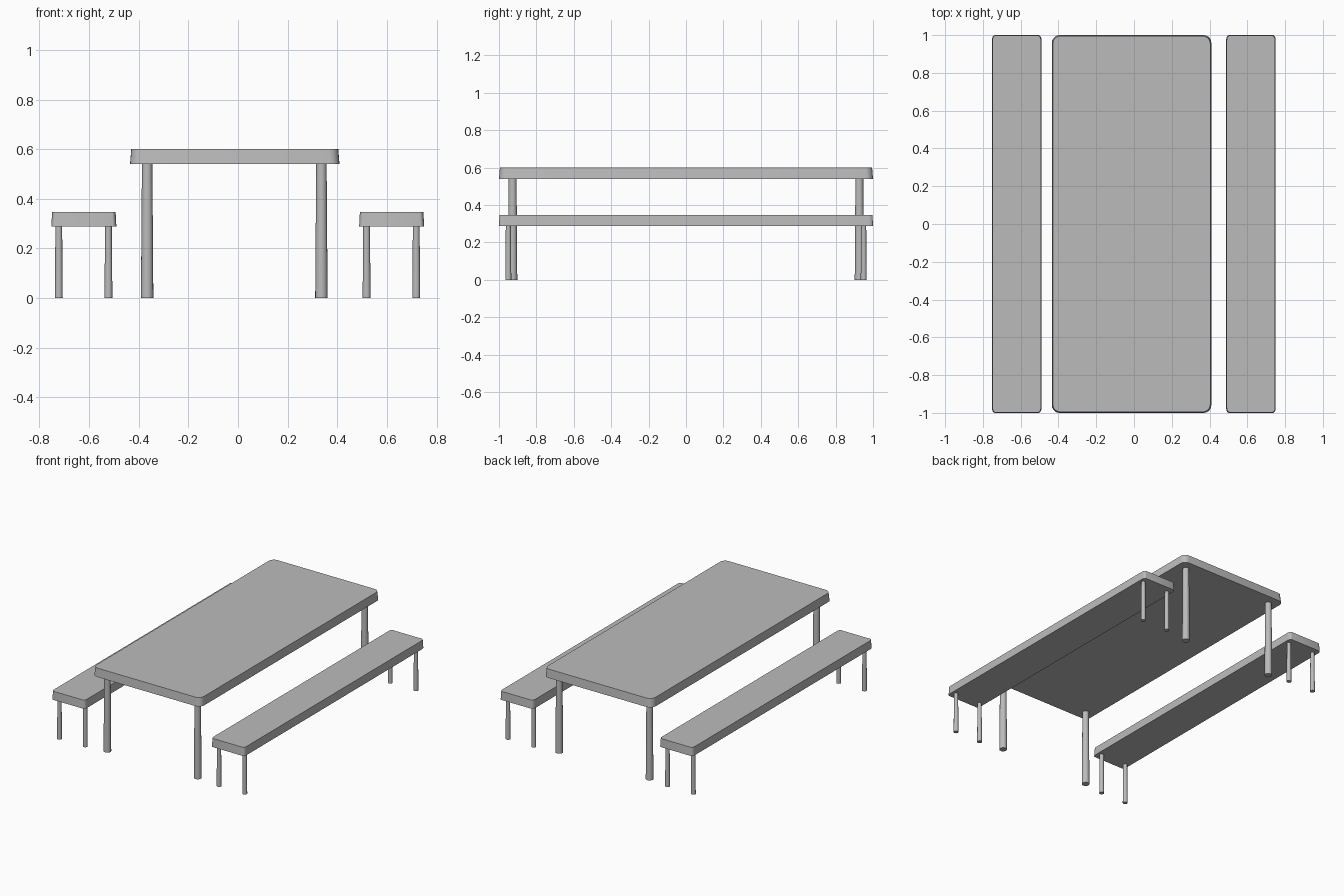
import bpy, bmesh, math

cube = bpy.data.objects.get("Cube")
if cube:
    bpy.data.objects.remove(cube, do_unlink=True)

grey = bpy.data.materials.new("plain grey")
grey.use_nodes = True
colour = (0.5, 0.5, 0.5, 1)
grey.diffuse_color = colour
grey.node_tree.nodes["Principled BSDF"].inputs["Base Color"].default_value = colour


def finish(name, bm):
    bmesh.ops.recalc_face_normals(bm, faces=bm.faces)
    mesh = bpy.data.meshes.new(name)
    bm.to_mesh(mesh)
    bm.free()
    mesh.materials.append(grey)
    obj = bpy.data.objects.new(name, mesh)
    bpy.context.collection.objects.link(obj)
    bpy.ops.object.select_all(action='DESELECT')
    obj.select_set(True)
    bpy.context.view_layer.objects.active = obj
    bpy.ops.object.shade_smooth_by_angle(angle=math.radians(35))


def slab(name, x, width, z0, z1, rx, ry, draft=0.005):
    """Board with rounded corners and slightly drafted sides."""
    bm = bmesh.new()
    rings = []
    steps = 5
    for z, inset in ((z0, 0), (z1, draft)):
        ring = []
        for quarter, (sx, sy) in enumerate(((1, 1), (-1, 1), (-1, -1), (1, -1))):
            for i in range(steps + 1):
                a = math.pi / 2 * (quarter + i / steps)
                px = sx * (width / 2 - rx - inset) + rx * math.cos(a)
                py = sy * (1 - ry - inset) + ry * math.sin(a)
                ring.append(bm.verts.new((x + px, py, z)))
        bm.faces.new(ring)
        rings.append(ring)
    low, high = rings
    for i in range(len(low)):
        j = (i + 1) % len(low)
        bm.faces.new((low[i], low[j], high[j], high[i]))
    finish(name, bm)


def legs(name, xs, y, height, r_foot, r_top):
    """One tapered round leg at each corner."""
    for x, side in zip(xs, ("right", "left")):
        for s, end in ((-1, "front"), (1, "back")):
            bm = bmesh.new()
            bmesh.ops.create_cone(bm, cap_ends=True, segments=16, radius1=r_foot,
                                  radius2=r_top, depth=height)
            bmesh.ops.translate(bm, verts=bm.verts, vec=(x, s * y, height / 2))
            finish(f"{name}_{end}_{side}", bm)


# Table
slab("table_top", -0.013, 0.844, 0.54, 0.60, 0.04, 0.04)
legs("table_leg", (-0.366, 0.336), 0.927, 0.545, 0.025, 0.021)

# Benches
for x, side in ((-0.621, "right"), (0.619, "left")):
    slab(f"{side}_bench_seat", x, 0.262, 0.288, 0.347, 0.015, 0.025, 0.003)
    legs(f"{side}_bench_leg", (x - 0.101, x + 0.099), 0.95, 0.292, 0.016, 0.0135)
